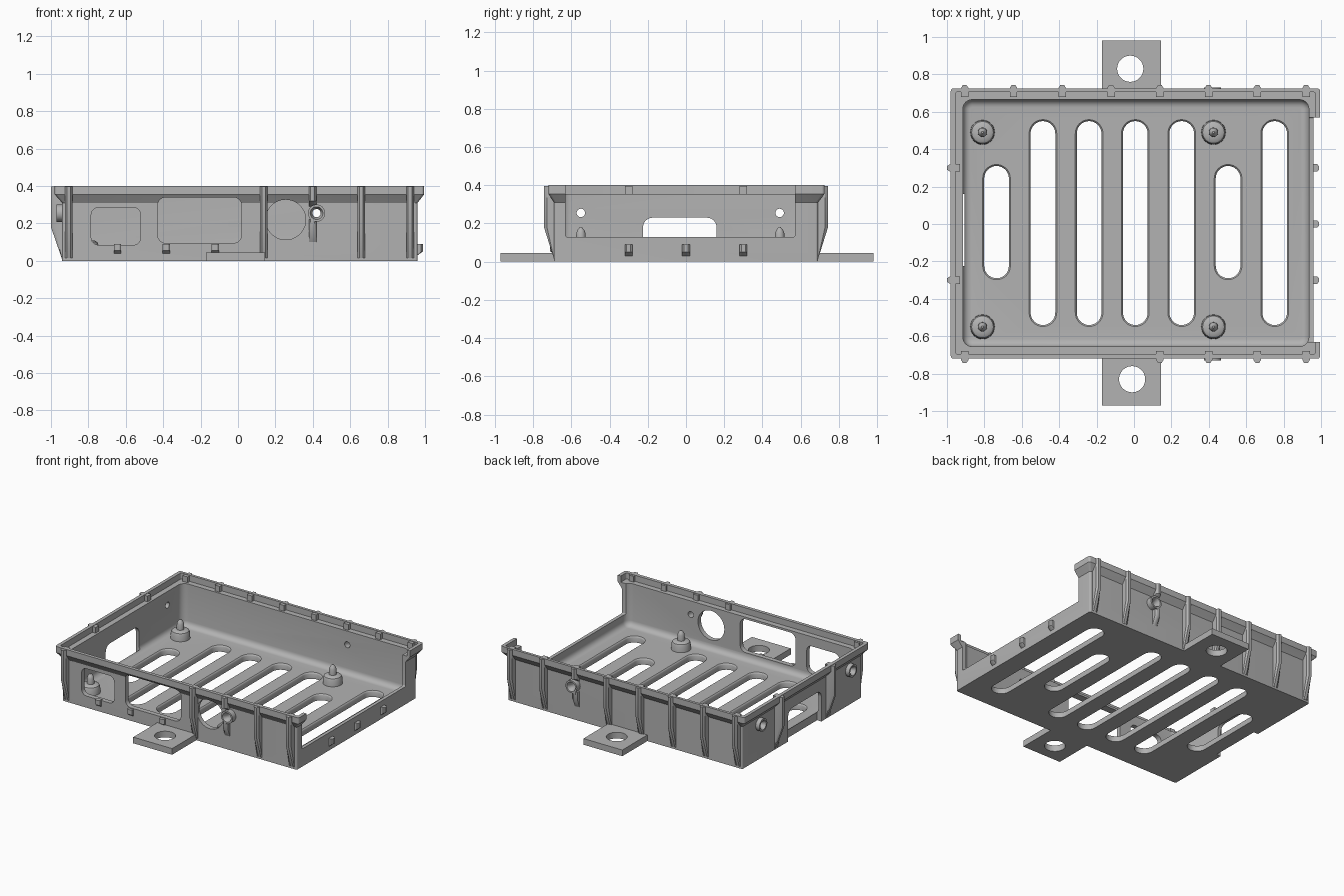
import bpy, bmesh, math
from mathutils import Vector

if "Cube" in bpy.data.objects:
    bpy.data.objects.remove(bpy.data.objects["Cube"])

grey = bpy.data.materials.new("plain_grey")
grey.use_nodes = True
COLOUR = (0.45, 0.45, 0.45, 1)
grey.diffuse_color = COLOUR
grey.node_tree.nodes["Principled BSDF"].inputs["Base Color"].default_value = COLOUR


def make(name, bm):
    """Turn a bmesh into a finished object."""
    bmesh.ops.recalc_face_normals(bm, faces=bm.faces)
    mesh = bpy.data.meshes.new(name)
    bm.to_mesh(mesh)
    bm.free()
    mesh.materials.append(grey)
    obj = bpy.data.objects.new(name, mesh)
    bpy.context.collection.objects.link(obj)
    return obj


def rrect(a0, a1, b0, b1, r, n=6):
    """Outline of a rounded rectangle."""
    pts = []
    corners = [(a1 - r, b1 - r), (a0 + r, b1 - r), (a0 + r, b0 + r), (a1 - r, b0 + r)]
    for k, (ca, cb) in enumerate(corners):
        for i in range(n + 1):
            t = math.pi / 2 * (k + i / n)
            pts.append((ca + r * math.cos(t), cb + r * math.sin(t)))
    return pts


def circle(a, b, r, n=32):
    return [(a + r * math.cos(2 * math.pi * i / n), b + r * math.sin(2 * math.pi * i / n))
            for i in range(n)]


AXES = {"x": lambda a, b, h: (h, a, b),
        "y": lambda a, b, h: (a, h, b),
        "z": lambda a, b, h: (a, b, h)}


def loft(bm, rings, axis="z", wrap=False):
    """Skin a list of (outline, height) rings along an axis."""
    loops = [[bm.verts.new(AXES[axis](a, b, h)) for a, b in pts] for pts, h in rings]
    pairs = list(zip(loops, loops[1:]))
    if wrap:
        pairs.append((loops[-1], loops[0]))
    else:
        bm.faces.new(loops[0])
        bm.faces.new(loops[-1])
    for lo, hi in pairs:
        for i in range(len(lo)):
            j = (i + 1) % len(lo)
            bm.faces.new((lo[i], lo[j], hi[j], hi[i]))


def cut(obj, bm):
    """Subtract a bmesh from an object and bake the result."""
    cutter = make("cutter", bm)
    cutter.hide_render = True
    mod = obj.modifiers.new("cut", "BOOLEAN")
    mod.operation, mod.solver, mod.object = "DIFFERENCE", "EXACT", cutter
    bpy.context.view_layer.update()
    deps = bpy.context.evaluated_depsgraph_get()
    baked = bpy.data.meshes.new_from_object(obj.evaluated_get(deps))
    obj.modifiers.clear()
    obj.data = baked
    bpy.data.objects.remove(cutter)


# Tray shell: outside wall, flared rim, lip, ledge, inside wall, floor fillet
FLOOR, TOP, LEDGE, FILLET = 0.045, 0.4, 0.355, 0.04
WALL = (-0.94, 0.96, -0.69, 0.69)
RIM = (-0.98, 0.995, -0.72, 0.725)
LIP = (-0.955, 0.97, -0.695, 0.705)
INNER = (-0.915, 0.935, -0.655, 0.665)
rings = [(rrect(*WALL, 0.012), 0), (rrect(*WALL, 0.012), 0.31),
         (rrect(*RIM, 0.015), 0.355), (rrect(*RIM, 0.015), TOP),
         (rrect(*LIP, 0.01), TOP), (rrect(*LIP, 0.01), LEDGE),
         (rrect(*INNER, 0.05), LEDGE)]
for i in range(6):
    t = math.pi / 2 * i / 5
    g = FILLET * (1 - math.cos(t))
    x0, x1, y0, y1 = INNER
    rings.append((rrect(x0 + g, x1 - g, y0 + g, y1 - g, 0.05 - g),
                  FLOOR + FILLET * (1 - math.sin(t))))
bm = bmesh.new()
loft(bm, rings)
shell = make("tray_shell", bm)

# Floor vent slots with softened upper edges
bm = bmesh.new()
for i, x in enumerate((-0.735, -0.487, -0.24, 0.007, 0.255, 0.503, 0.752)):
    y0, y1 = (-0.29, 0.31) if i in (0, 5) else (-0.54, 0.55)

    def slot(g):
        return rrect(x - 0.066 - g, x + 0.066 + g, y0 - g, y1 + g, 0.066 + g, 8)
    loft(bm, [(slot(0), -0.1), (slot(0), FLOOR - 0.01),
              (slot(0.003), FLOOR - 0.004), (slot(0.012), FLOOR + 0.003)])
cut(shell, bm)

# Wall openings: front ports, open end, cable notch and screw holes
SCREW_X, SCREW_Z, SCREW_R = 0.42, 0.255, 0.022
SIDE_SCREWS = (-0.55, 0.49)
bm = bmesh.new()
for outline in (rrect(-0.785, -0.52, 0.085, 0.285, 0.04),
                rrect(-0.43, 0.02, 0.095, 0.34, 0.045),
                circle(0.255, 0.22, 0.107, 40)):
    loft(bm, [(outline, -0.8), (outline, -0.63)], "y")
end = rrect(-0.63, 0.57, 0.13, 0.6, 0.008)
loft(bm, [(end, 0.88), (end, 1.1)], "x")
notch = rrect(-0.225, 0.16, -0.1, 0.23, 0.05)
loft(bm, [(notch, -1.1), (notch, -0.905)], "x")
hole = circle(SCREW_X, SCREW_Z, SCREW_R)
for s in (-1, 1):
    loft(bm, [(hole, s * 0.8), (hole, s * 0.62)], "y")
for y in SIDE_SCREWS:
    side = circle(y, SCREW_Z, SCREW_R)
    loft(bm, [(side, -1.1), (side, -0.88)], "x")
cut(shell, bm)

# Ribs and small bumps on the outside walls
PLACE = {"front": lambda t, d, z: (t, WALL[2] - d, z),
         "back": lambda t, d, z: (t, WALL[3] + d, z),
         "left": lambda t, d, z: (WALL[0] - d, t, z),
         "right": lambda t, d, z: (WALL[1] + d, t, z)}


def rib(bm, side, t, z0, z1, depth, slope, half=0.02):
    """Rib with chamfered face and tapered foot."""
    section = [(-half, -0.01), (half, -0.01), (half, depth * 0.7),
               (half * 0.5, depth), (-half * 0.5, depth), (-half, depth * 0.7)]
    loops = []
    for z, k in ((z0, 0.02), (z0 + slope, 1), (z1, 1)):
        loops.append([bm.verts.new(PLACE[side](t + u, d * k if d > 0 else d, z))
                      for u, d in section])
    bm.faces.new(loops[0])
    bm.faces.new(loops[-1])
    for lo, hi in zip(loops, loops[1:]):
        for i in range(6):
            j = (i + 1) % 6
            bm.faces.new((lo[i], lo[j], hi[j], hi[i]))


BACK_X = [-0.905 + 0.2607 * i for i in range(8)]
for side in ("front", "back"):
    bm = bmesh.new()
    for i, x in enumerate(BACK_X):
        if side == "front" and i in (1, 2, 3):
            rib(bm, side, x, 0.04, 0.09, 0.022, 0.015)
        elif i == 5:
            rib(bm, side, x, 0.29, 0.397, 0.053, 0.03)
            rib(bm, side, x, 0.1, 0.22, 0.035, 0.06)
        else:
            rib(bm, side, x, 0.015, 0.397, 0.053, 0.165)
    make(side + "_ribs", bm)
bm = bmesh.new()
for y in (-0.3, 0.3):
    rib(bm, "left", y, 0.01, 0.397, 0.06, 0.17)
make("left_ribs", bm)
bm = bmesh.new()
for y in (-0.3, 0, 0.3):
    rib(bm, "right", y, 0.03, 0.09, 0.028, 0.02)
make("right_bumps", bm)


# Screw bosses as short tubes
def boss(name, axis, a, b, start, out):
    bm = bmesh.new()
    big, small = circle(a, b, 0.046), circle(a, b, SCREW_R)
    sink = circle(a, b, 0.034)
    loft(bm, [(big, start), (big, start + out), (sink, start + out),
              (small, start + out * 0.4), (small, start)], axis, True)
    make(name, bm)


boss("front_screw_boss", "y", SCREW_X, SCREW_Z, WALL[2] + 0.005, -0.045)
boss("back_screw_boss", "y", SCREW_X, SCREW_Z, WALL[3] - 0.005, 0.045)
for i, y in enumerate(SIDE_SCREWS):
    boss("left_screw_boss_%d" % (i + 1), "x", y, SCREW_Z, WALL[0] + 0.005, -0.035)

# Mounting tabs with a bolt hole
for name, y0, y1, hx, hy in (("front_tab", -0.97, WALL[2], -0.01, -0.83),
                             ("back_tab", WALL[3], 0.98, -0.02, 0.83)):
    bm = bmesh.new()
    plate = [(-0.17, y0), (0.145, y0), (0.145, y1), (-0.17, y1)]
    loft(bm, [(plate, 0), (plate, FLOOR)])
    tab = make(name, bm)
    bm = bmesh.new()
    bolt = circle(hx, hy, 0.07, 40)
    loft(bm, [(bolt, -0.1), (bolt, 0.1)])
    cut(tab, bm)

# Standoff posts with locating pins
PROFILE = [(0.066, 0.035), (0.064, 0.085), (0.058, 0.1), (0.045, 0.108),
           (0.025, 0.11), (0.024, 0.15), (0.018, 0.165), (0.006, 0.18)]
for i, (x, y) in enumerate((x, y) for x in (-0.81, 0.425) for y in (-0.55, 0.49)):
    bm = bmesh.new()
    loft(bm, [(circle(x, y, r), z) for r, z in PROFILE])
    make("standoff_post_%d" % (i + 1), bm)

# Smooth the round parts, keep hard edges
for obj in bpy.context.collection.objects:
    if obj.type == "MESH" and obj.data.materials and obj.data.materials[0] == grey:
        bpy.ops.object.select_all(action="DESELECT")
        obj.select_set(True)
        bpy.context.view_layer.objects.active = obj
        bpy.ops.object.shade_smooth_by_angle(angle=math.radians(30))
